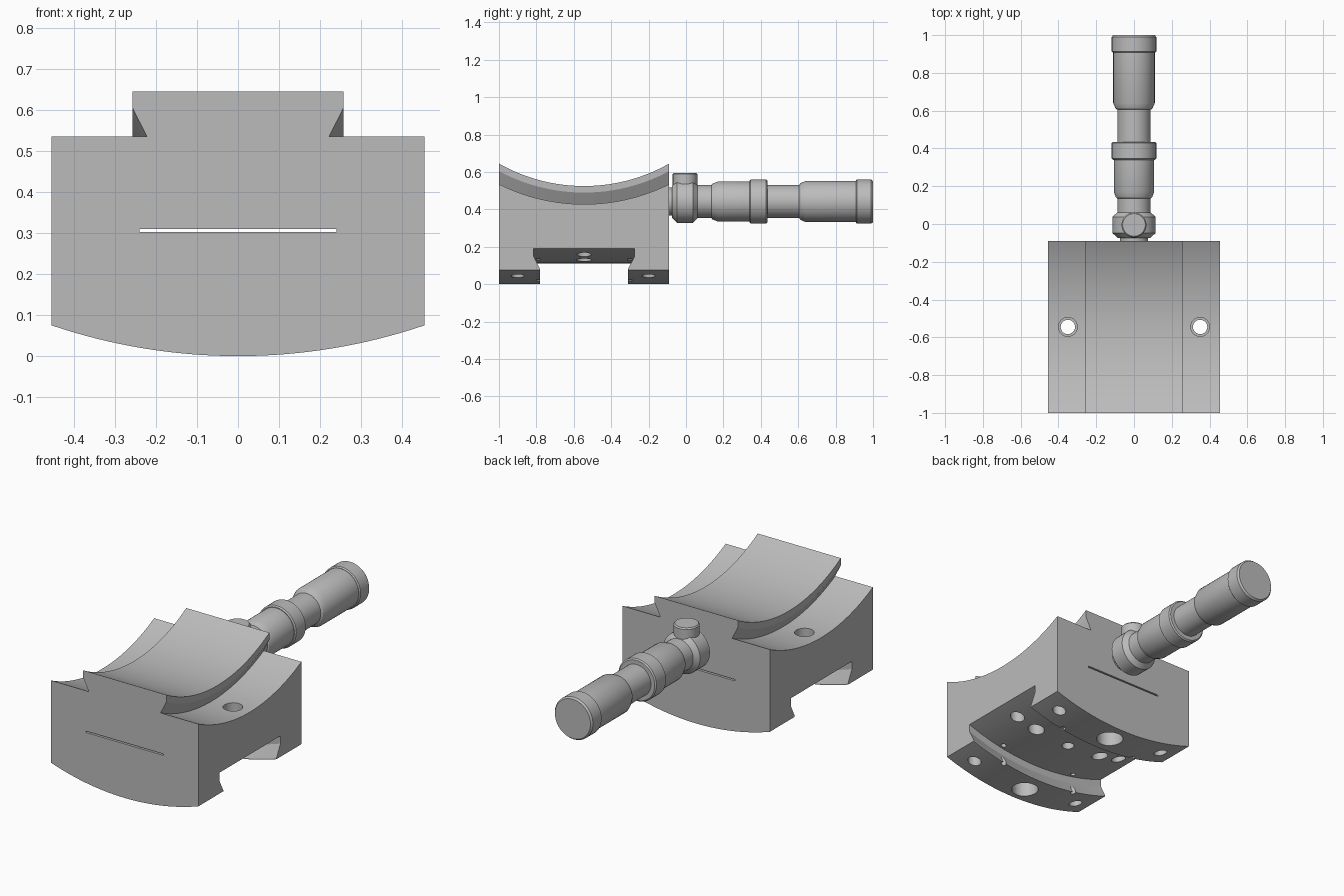
import bpy, bmesh, math
from mathutils import Matrix, Vector

if "Cube" in bpy.data.objects:
    bpy.data.objects.remove(bpy.data.objects["Cube"], do_unlink=True)

steel = bpy.data.materials.new("satin_grey")
steel.use_nodes = True
GREY = (0.5, 0.5, 0.5, 1)
steel.diffuse_color = GREY
steel.node_tree.nodes["Principled BSDF"].inputs["Base Color"].default_value = GREY

YC = -0.545                  # middle of the block in y
HALF = 0.455                 # half width and half depth of the block
TOP_Z, BOTTOM_R = 1.4476, 1.418   # height of the upper arc axis, lower arc radius


def finish(name, bm):
    bmesh.ops.recalc_face_normals(bm, faces=bm.faces[:])
    mesh = bpy.data.meshes.new(name)
    bm.to_mesh(mesh)
    bm.free()
    ob = bpy.data.objects.new(name, mesh)
    bpy.context.scene.collection.objects.link(ob)
    mesh.materials.append(steel)
    return ob


def smooth(ob):
    bpy.ops.object.select_all(action='DESELECT')
    ob.select_set(True)
    bpy.context.view_layer.objects.active = ob
    bpy.ops.object.shade_smooth_by_angle(angle=math.radians(25))


def loft(name, rings):
    """Solid through a row of matching closed rings."""
    bm = bmesh.new()
    rows = [[bm.verts.new(p) for p in ring] for ring in rings]
    n = len(rows[0])
    for a, b in zip(rows, rows[1:]):
        for i in range(n):
            j = (i + 1) % n
            bm.faces.new((a[i], a[j], b[j], b[i]))
    bm.faces.new(rows[0])
    bm.faces.new(rows[-1])
    return finish(name, bm)


def mirrored(half):
    return half + [(-a, r) for a, r in reversed(half)]


def turned(name, profile, origin, axis, segments=48):
    """Lathe (distance, radius) pairs along an axis."""
    rot = Vector((0, 0, 1)).rotation_difference(Vector(axis)).to_matrix()
    rings = []
    for d, r in profile:
        angles = [2 * math.pi * i / segments for i in range(segments)]
        rings.append([Vector(origin) + rot @ Vector((r * math.cos(t), r * math.sin(t), d))
                      for t in angles])
    return loft(name, rings)


def cut(ob, cutter):
    cutter.hide_render = True
    mod = ob.modifiers.new("cut", 'BOOLEAN')
    mod.operation, mod.solver, mod.object = 'DIFFERENCE', 'EXACT', cutter
    bpy.ops.object.select_all(action='DESELECT')
    ob.select_set(True)
    bpy.context.view_layer.objects.active = ob
    bpy.ops.object.modifier_apply(modifier=mod.name)
    bpy.data.objects.remove(cutter, do_unlink=True)


# Block with a rounded underside
N = 32
xs = [-HALF + 2 * HALF * i / N for i in range(N + 1)]
outline = [(x, BOTTOM_R - math.sqrt(BOTTOM_R ** 2 - x * x)) for x in xs]
outline += [(HALF, 0.7), (-HALF, 0.7)]
block = loft("dovetail_block", [[(x, y, z) for x, z in outline]
                                for y in (YC - HALF, YC + HALF)])

# Hollow top that leaves a curved male dovetail between two shoulders
top_profile = mirrored([(0.257, 0.9226), (0.257, 0.9576), (0.222, 1.0196),
                        (0.6, 1.0196), (0.6, 0.5)])
angles = [math.radians(-40 + 80 * i / 60) for i in range(61)]
cut(block, loft("top_cutter", [[(x, YC + r * math.sin(t), TOP_Z - r * math.cos(t))
                                for x, r in top_profile] for t in angles]))

# Curved female dovetail groove across the underside
groove = mirrored([(0.27, 1.308), (0.27, 1.348), (0.235, 1.412), (0.235, 1.6)])
angles = [math.radians(-26 + 52 * i / 44) for i in range(45)]
cut(block, loft("groove_cutter", [[(r * math.sin(t), YC + y, BOTTOM_R - r * math.cos(t))
                                   for y, r in groove] for t in angles]))

# Thin slit running through from front to back
slit = [(-0.24, 0.302), (0.24, 0.302), (0.24, 0.31), (-0.24, 0.31)]
cut(block, loft("slit_cutter", [[(x, y, z) for x, z in slit] for y in (-1.2, 0.1)]))

# Holes in the underside: x, y, radius, top of the hole
holes = [(0, YC, 0.032, 0.22)]
for s in (-1, 1):
    holes += [(s * 0.22, YC, 0.043, 0.24),
              (s * 0.24, -0.79, 0.014, 0.28), (s * 0.24, -0.30, 0.014, 0.28)]
for y in (-0.9, -0.2):
    holes += [(0, y, 0.07, 0.13), (-0.35, y, 0.035, 0.16), (0.35, y, 0.035, 0.16)]
for x, y, r, top in holes:
    cut(block, turned("hole_cutter", [(-0.1, r), (top, r)], (x, y, 0), (0, 0, 1), 32))

# Stepped through holes in the shoulders
for s in (-1, 1):
    cut(block, turned("bolt_cutter", [(-0.1, 0.038), (0.36, 0.038), (0.36, 0.05), (0.6, 0.05)],
                      (s * 0.35, YC, 0), (0, 0, 1), 32))
smooth(block)

# Handle parts, turned along y
AXIS = (0, 0, 0.442)
parts = {
    "mounting_neck": [(-0.095, 0.075), (-0.06, 0.075)],
    "pivot_hub": [(-0.075, 0.085), (-0.048, 0.114), (0.038, 0.114), (0.062, 0.088)],
    "front_sleeve": [(0.05, 0.088), (0.135, 0.088), (0.14, 0.095), (0.17, 0.107), (0.345, 0.107)],
    "front_collar": [(0.34, 0.111), (0.346, 0.118), (0.429, 0.118), (0.435, 0.111)],
    "waist": [(0.43, 0.088), (0.62, 0.088)],
    "rear_grip": [(0.605, 0.088), (0.612, 0.098), (0.64, 0.11), (0.915, 0.11)],
    "end_cap": [(0.908, 0.112), (0.914, 0.118), (0.99, 0.118), (1.0, 0.11)],
}
for name, profile in parts.items():
    smooth(turned(name, profile, AXIS, (0, 1, 0)))

# Upright knob on the hub
smooth(turned("locking_knob", [(0.44, 0.066), (0.588, 0.066), (0.595, 0.06)],
              (0, -0.005, 0), (0, 0, 1)))
